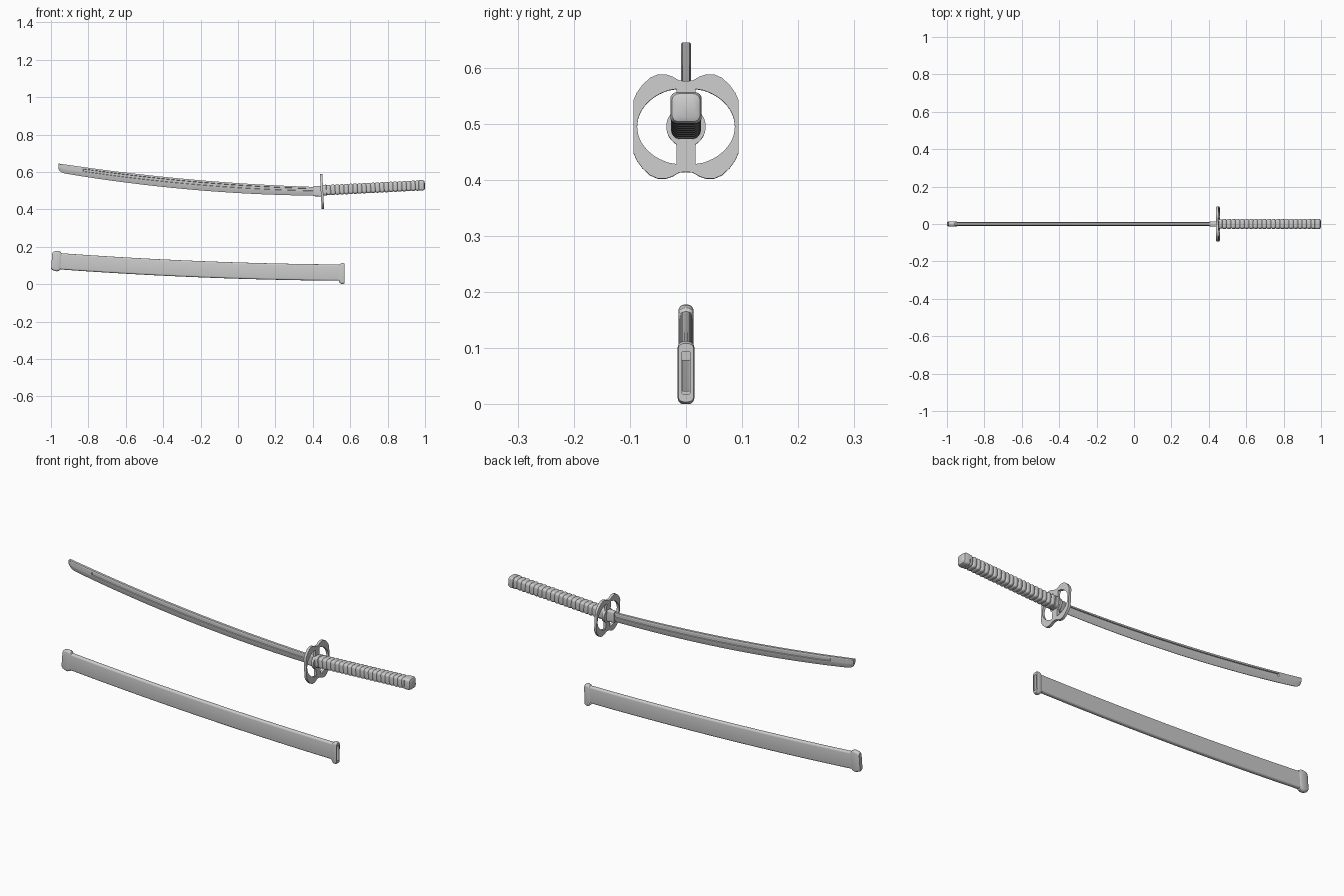
import bpy, bmesh, math
from mathutils import Matrix, Vector

if "Cube" in bpy.data.objects:
    bpy.data.objects.remove(bpy.data.objects["Cube"])


def rrect(hw, hh, r, n=5):
    """Rounded rectangle in (y, z)."""
    pts = []
    r = min(r, hw * 0.98, hh * 0.98)
    for q, (sy, sz) in enumerate([(1, 1), (-1, 1), (-1, -1), (1, -1)]):
        for i in range(n):
            a = math.pi / 2 * (q + i / (n - 1))
            pts.append((sy * (hw - r) + r * math.cos(a), sz * (hh - r) + r * math.sin(a)))
    return pts


def section(x, zc, slope, pts):
    """Place a (y, z) profile at x, square to a path with the given slope."""
    c = 1 / math.hypot(1, slope)
    return [(x - slope * c * z, y, zc + c * z) for y, z in pts]


def smooth(ob, angle=30):
    bpy.ops.object.select_all(action='DESELECT')
    ob.select_set(True)
    bpy.context.view_layer.objects.active = ob
    bpy.ops.object.shade_smooth_by_angle(angle=math.radians(angle))


def loft(name, rings):
    bm = bmesh.new()
    vs = [[bm.verts.new(p) for p in r] for r in rings]
    n = len(vs[0])
    for a, b in zip(vs, vs[1:]):
        for i in range(n):
            j = (i + 1) % n
            bm.faces.new((a[i], a[j], b[j], b[i]))
    bm.faces.new(vs[0])
    bm.faces.new(vs[-1])
    bmesh.ops.recalc_face_normals(bm, faces=bm.faces)
    me = bpy.data.meshes.new(name)
    bm.to_mesh(me)
    bm.free()
    ob = bpy.data.objects.new(name, me)
    bpy.context.collection.objects.link(ob)
    smooth(ob)
    return ob


# Blade: curved spine and edge, fuller groove on both sides
def spine(x):
    return 0.54 - 0.0675 * x + 0.0437 * x * x


def edge(x):
    return 0.487 - 0.0584 * x + 0.0585 * x * x


def blade_ring(x, low, depth):
    top = spine(x)
    h = top - low
    w = 0.0085
    half = [(0.0065, 1), (w, 0.93), (w, 0.82), (w - depth, 0.79), (w - depth, 0.56),
            (w, 0.53), (w, 0.42), (0.0012, 0)]
    prof = half + [(-y, t) for y, t in reversed(half)]
    return [(x, y, low + t * h) for y, t in prof]


rings = [blade_ring(x, z, 0) for x, z in
         [(-0.96, 0.616), (-0.955, 0.607), (-0.945, 0.599), (-0.93, 0.593), (-0.91, 0.589)]]
rings += [blade_ring(-0.83, edge(-0.83), 0)]
for i in range(33):
    x = -0.825 + 1.265 * i / 32
    rings.append(blade_ring(x, edge(x), 0.004))
loft("blade", rings)

# Blade collar
loft("blade_collar", [section(x, 0.4975 - 0.02 * (x - 0.42), -0.02, rrect(w, h, 0.006))
                      for x, w, h in [(0.402, 0.011, 0.026), (0.405, 0.0125, 0.0275),
                                      (0.445, 0.014, 0.029)]])

# Guard: lobed outline with two D-shaped openings, tilted with the grip
SL = 0.05


def axis(x):
    return 0.502 + SL * (x - 0.46)


quarter_top = [(0, 0.081), (0.012, 0.082), (0.024, 0.089), (0.036, 0.093), (0.05, 0.093),
               (0.064, 0.087), (0.078, 0.074), (0.088, 0.06), (0.094, 0.046)]
right = quarter_top + [(y, -z) for y, z in reversed(quarter_top)]
outline = right + [(-y, z) for y, z in reversed(right[1:-1])]
hole = []
for i in range(25):
    a = math.radians(76 - 152 * i / 24)
    hole.append((0.087 * math.cos(a), 0.069 * math.sin(a)))
hole[0], hole[-1] = (0.017, 0.067), (0.017, -0.067)
for i in range(13):
    a = math.radians(-61 + 122 * i / 12)
    hole.append((0.035 * math.cos(a), 0.036 * math.sin(a)))
cu = bpy.data.curves.new("guard_curve", 'CURVE')
cu.dimensions = '2D'
cu.fill_mode = 'BOTH'
cu.extrude = 0.0065
for loop in (outline, hole, [(-y, z) for y, z in hole]):
    sp = cu.splines.new('POLY')
    sp.points.add(len(loop) - 1)
    for p, (y, z) in zip(sp.points, loop):
        p.co = (y, z, 0, 1)
    sp.use_cyclic_u = True
guard = bpy.data.objects.new("guard", cu)
bpy.context.collection.objects.link(guard)
guard.matrix_world = (Matrix.Translation((0.449, 0, 0.495)) @ Matrix.Rotation(-SL, 4, 'Y')
                      @ Matrix(((0, 0, 1, 0), (1, 0, 0, 0), (0, 1, 0, 0), (0, 0, 0, 1))))
bpy.ops.object.select_all(action='DESELECT')
guard.select_set(True)
bpy.context.view_layer.objects.active = guard
bpy.ops.object.convert(target='MESH')
smooth(bpy.context.object)

# Grip collar behind the guard
loft("grip_collar", [section(x, axis(x), SL, rrect(w, h, 0.014)) for x, w, h in
                     [(0.45, 0.025, 0.029), (0.472, 0.025, 0.029), (0.475, 0.022, 0.026)]])

# Wrapped grip: row of rounded bands
BANDS, STEPS = 21, 6
x0, x1 = 0.472, 0.972
rings = []
for i in range(BANDS * STEPS + 1):
    x = x0 + (x1 - x0) * i / (BANDS * STEPS)
    d = 0.0045 * (1 - abs(math.sin(math.pi * i / STEPS)) ** 0.6)
    rings.append(section(x, axis(x), SL, rrect(0.0265 - d, 0.028 - d, 0.012)))
loft("grip_wrap", rings)

# Pommel
loft("pommel", [section(x, axis(x), SL, rrect(w, h, 0.012)) for x, w, h in
                [(0.965, 0.026, 0.026), (0.968, 0.028, 0.028), (0.987, 0.028, 0.028),
                 (0.995, 0.025, 0.025), (0.999, 0.018, 0.018)]])


# Scabbard: hollow curved body with two end caps
def mid(x):
    return 0.0725 - 0.0318 * x + 0.0214 * x * x


def slope(x):
    return -0.0318 + 0.0428 * x


def sheath(x, w, h, r):
    return section(x, mid(x), slope(x), rrect(w, h, r))


xs = [-0.97 + 1.52 * i / 28 for i in range(29)]
rings = [sheath(x, 0.0115, 0.0435, 0.009) for x in xs]
rings += [sheath(x, 0.007, 0.038, 0.002) for x in reversed(xs[2:])]
loft("scabbard_body", rings)

loft("scabbard_tip_cap", [sheath(x, w, h, 0.011) for x, w, h in
                          [(-0.947, 0.0115, 0.044), (-0.951, 0.0128, 0.05),
                           (-0.962, 0.0135, 0.0545), (-0.972, 0.0135, 0.0545),
                           (-0.99, 0.0128, 0.049), (-0.996, 0.010, 0.043)]])

loft("scabbard_mouth_cap", [section(x, 0.0565, -0.01, rrect(w, h, r)) for x, w, h, r in
                            [(0.54, 0.012, 0.044, 0.009), (0.546, 0.014, 0.051, 0.01),
                             (0.555, 0.0148, 0.0562, 0.011), (0.562, 0.0148, 0.0562, 0.011),
                             (0.57, 0.0138, 0.052, 0.01), (0.57, 0.007, 0.038, 0.002),
                             (0.55, 0.007, 0.038, 0.002)]][:6]
     + [])
# Open the mouth so the hollow body shows
cap = bpy.data.objects["scabbard_mouth_cap"]
bm = bmesh.new()
bm.from_mesh(cap.data)
big = [f for f in bm.faces if len(f.verts) > 4]
bmesh.ops.delete(bm, geom=big, context='FACES_ONLY')
bm.to_mesh(cap.data)
bm.free()
